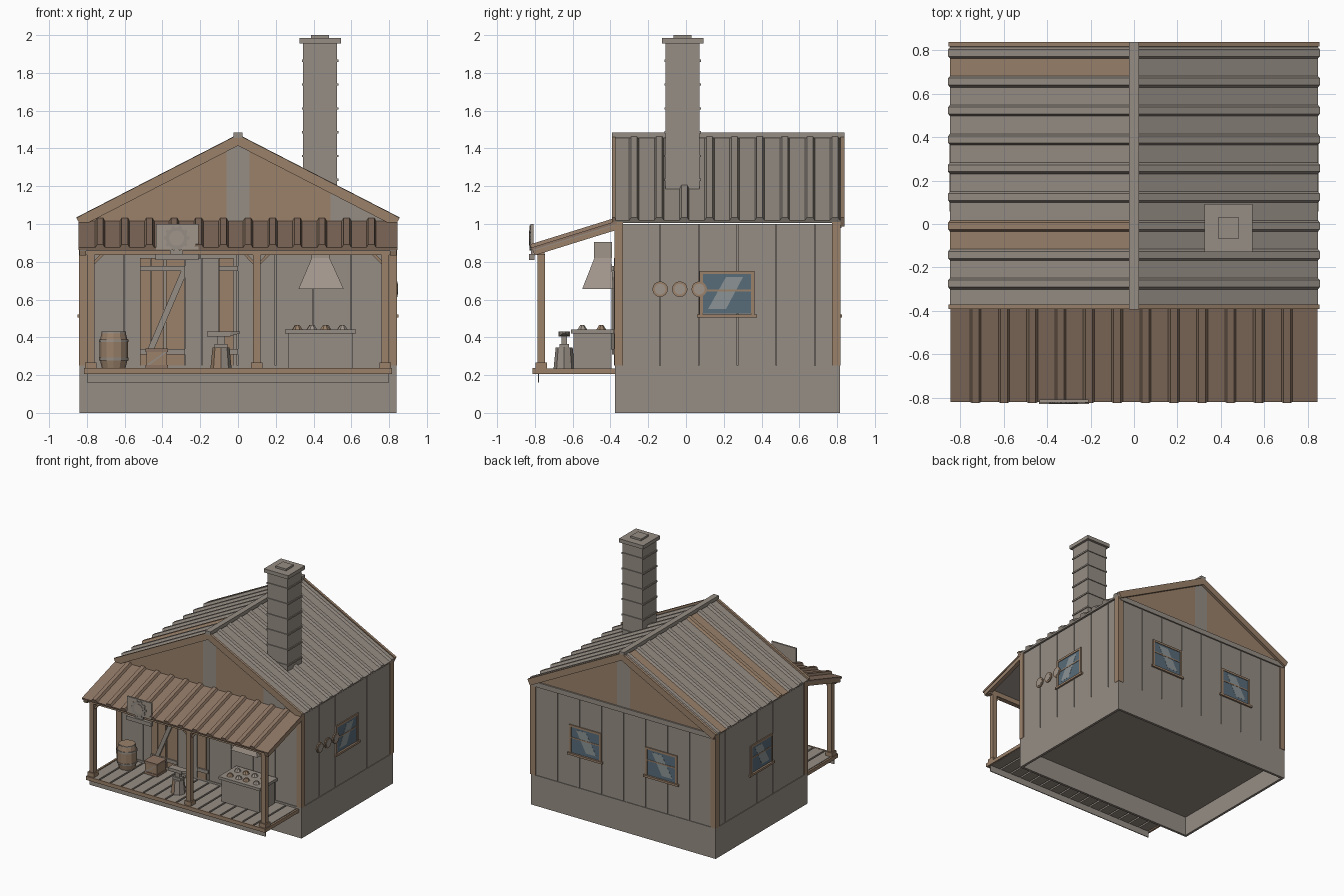
import bpy, bmesh, math, random
from mathutils import Matrix, Vector

cube = bpy.data.objects.get("Cube")
if cube:
    bpy.data.objects.remove(cube)
random.seed(4)


def material(name, rgb):
    m = bpy.data.materials.new(name)
    lin = [((c / 255 + 0.055) / 1.055) ** 2.4 for c in rgb]
    m.diffuse_color = (*lin, 1)
    m.use_nodes = True
    m.node_tree.nodes["Principled BSDF"].inputs["Base Color"].default_value = (*lin, 1)
    return m


MATS = [material("weathered grey", (150, 141, 132)), material("timber brown", (154, 129, 106)),
        material("rusty brown", (141, 117, 99)), material("window blue", (88, 108, 122)),
        material("glass glint", (140, 148, 150)), material("pale stone", (160, 149, 139))]
GREY, BROWN, RUST, BLUE, GLINT, PALE = range(6)
I = Matrix.Identity(4)


def frame(origin, a, b, c):
    """Matrix whose local axes are a, b, c."""
    return Matrix.Translation(origin) @ Matrix((a, b, c)).transposed().to_4x4()


def prism(bm, pts, axis, a, b, mat=GREY, M=I, top=None):
    """Extrude a 2D outline along an axis; top is an optional second outline."""
    def place(p, t):
        co = list(p)
        co.insert("xyz".index(axis), t)
        return bm.verts.new(M @ Vector(co))
    lo = [place(p, a) for p in pts]
    hi = [place(p, b) for p in (top or pts)]
    n = len(pts)
    faces = [bm.faces.new(lo), bm.faces.new(hi)]
    faces += [bm.faces.new((lo[i], lo[(i + 1) % n], hi[(i + 1) % n], hi[i])) for i in range(n)]
    for f in faces:
        f.material_index = mat


def rect(x0, x1, y0, y1):
    return [(x0, y0), (x1, y0), (x1, y1), (x0, y1)]


def box(bm, x0, x1, y0, y1, z0, z1, mat=GREY, M=I):
    prism(bm, rect(x0, x1, y0, y1), "z", z0, z1, mat, M)


def cyl(bm, M, r1, r2, h, n=12, mat=GREY):
    r = bmesh.ops.create_cone(bm, cap_ends=True, segments=n, radius1=r1, radius2=r2, depth=h, matrix=M)
    for f in {f for v in r["verts"] for f in v.link_faces}:
        f.material_index = mat


def finish(name, bm):
    bmesh.ops.recalc_face_normals(bm, faces=bm.faces)
    me = bpy.data.meshes.new(name)
    bm.to_mesh(me)
    bm.free()
    for m in MATS:
        me.materials.append(m)
    bpy.context.collection.objects.link(bpy.data.objects.new(name, me))


# Foundation: open-bottomed ring
W, Y0, Y1 = 0.835, -0.37, 0.81
bm = bmesh.new()
for s in (-1, 1):
    x0, x1 = sorted((s * 0.84, s * 0.82))
    box(bm, x0, x1, -0.375, 0.815, 0, 0.25)
box(bm, -0.82, 0.82, -0.375, -0.355, 0, 0.25)
box(bm, -0.82, 0.82, 0.795, 0.815, 0, 0.25)
finish("foundation", bm)

# Walls: core with vertical boards
bm = bmesh.new()
box(bm, -0.827, 0.827, -0.362, 0.802, 0.16, 1.0)
for i in range(8):
    a = -0.8 + i * 0.2
    box(bm, a, a + 0.196, Y0, -0.36, 0.25, 1.0)
    box(bm, a, a + 0.196, 0.80, Y1, 0.25, 1.0)
for i in range(6):
    a = -0.34 + i * 0.205
    for s in (-1, 1):
        x0, x1 = sorted((s * 0.825, s * W))
        box(bm, x0, x1, a, min(a + 0.201, 0.8), 0.25, 1.0)
finish("board_walls", bm)

# Corner trim and gable base rail
bm = bmesh.new()
for s in (-1, 1):
    x0, x1 = sorted((s * 0.795, s * 0.843))
    box(bm, x0, x1, -0.378, -0.333, 0.25, 1.01, BROWN)
    box(bm, x0, x1, 0.772, 0.818, 0.25, 1.01, BROWN)
box(bm, -0.83, 0.83, 0.80, 0.822, 0.98, 1.02)
finish("corner_trim", bm)

# Gables: vertical panels under the slopes
bm = bmesh.new()
edges = [-0.82, -0.49, -0.06, 0, 0.06, 0.49, 0.82]
for a, b in zip(edges, edges[1:]):
    pts = [(a, 1.0), (b, 1.0), (b, 1.433 - 0.515 * abs(b)), (a, 1.433 - 0.515 * abs(a))]
    centre = abs(a + b) < 0.1
    prism(bm, pts, "y", Y0, -0.355, GREY if centre or a > 0.4 else BROWN)
    prism(bm, pts, "y", 0.795, Y1, GREY if centre else BROWN)
finish("gables", bm)


# Ribbed sheet roofs
def ribbed(bm, M, length, v0, v1, ribs, colour):
    stops = [v0] + ribs + [v1]
    for a, b in zip(stops, stops[1:]):
        box(bm, 0, length, a, b, -0.014, 0, colour((a + b) / 2), M)
    for r in ribs:
        prism(bm, [(r - 0.027, -0.002), (r + 0.027, -0.002), (r + 0.016, 0.018), (r - 0.016, 0.018)],
              "x", 0, length, colour(r), M)


roof, barge = bmesh.new(), bmesh.new()
for s in (-1, 1):
    d = Vector((s * 0.848, 0, -0.436))
    L = d.length
    d.normalize()
    M = frame((0, 0, 1.455), d, (0, 1, 0), (s * -d.z, 0, abs(d.x)))

    def slope_colour(v, s=s):
        return BROWN if s < 0 and (0.67 < v < 0.78 or -0.12 < v < 0.01) else GREY
    ribbed(roof, M, L, -0.38, 0.83, [-0.275 + 0.133 * i for i in range(9)], slope_colour)
    for a in (-0.392, 0.818):
        box(barge, 0, L, a, a + 0.02, -0.036, 0.016, BROWN, M)
finish("main_roof", roof)
finish("barge_boards", barge)
bm = bmesh.new()
box(bm, -0.023, 0.023, -0.393, 0.838, 1.455, 1.485)
finish("ridge_cap", bm)

# Porch roof with grey lining, rafters and front beam
d = Vector((0, -0.45, -0.14))
L = d.length
d.normalize()
M = frame((0, -0.37, 1.015), d, (1, 0, 0), (0, d.z, -d.y))
bm = bmesh.new()
ribbed(bm, M, L, -0.845, 0.845, [-0.73 + 0.1305 * i for i in range(12)], lambda v: RUST)
box(bm, 0, L - 0.004, -0.84, 0.84, -0.019, -0.014, GREY, M)
finish("porch_roof", bm)
bm = bmesh.new()
for x in (-0.84, 0.805):
    box(bm, 0, L - 0.005, x, x + 0.035, -0.045, -0.012, BROWN, M)
box(bm, -0.83, 0.83, -0.79, -0.75, 0.835, 0.875, BROWN)
finish("porch_rafters", bm)

# Porch posts, bases and braces
bm = bmesh.new()
for x in (-0.78, 0.1, 0.78):
    box(bm, x - 0.02, x + 0.02, -0.787, -0.747, 0.235, 0.84, BROWN)
    box(bm, x - 0.03, x + 0.03, -0.797, -0.737, 0.235, 0.268, BROWN)
    for s in (-1, 1):
        if abs(x + s * 0.07) < 0.8:
            prism(bm, [(x + s * 0.018, 0.785), (x + s * 0.018, 0.805), (x + s * 0.05, 0.838),
                       (x + s * 0.07, 0.838)], "y", -0.775, -0.759, BROWN)
finish("porch_posts", bm)

# Porch deck: spaced planks, rim and skirt
bm = bmesh.new()
for i in range(16):
    a = -0.8 + i * 0.1
    box(bm, a + 0.007, a + 0.093, -0.8, -0.37, 0.212, 0.235)
box(bm, -0.815, 0.815, -0.812, -0.8, 0.207, 0.237, BROWN)
for s in (-1, 1):
    x0, x1 = sorted((s * 0.8, s * 0.815))
    box(bm, x0, x1, -0.8, -0.375, 0.207, 0.236, BROWN)
box(bm, -0.8, 0.8, -0.784, -0.777, 0.16, 0.214)
finish("porch_deck", bm)

# Chimney with bands and cap
bm = bmesh.new()
for r, z0, z1 in [(0.09, 1.1, 1.96), (0.11, 1.955, 1.985), (0.048, 1.985, 2.0)] + \
        [(0.097, 1.228 + i * 0.126, 1.24 + i * 0.126) for i in range(6)]:
    box(bm, 0.435 - r, 0.435 + r, -0.018 - r, -0.018 + r, z0, z1)
finish("chimney", bm)


# Windows: pane, glint, frame and sill
def window(name, origin, along, out):
    bm = bmesh.new()
    M = frame(origin, along, out, (0, 0, 1))
    box(bm, -0.135, 0.135, 0, 0.003, -0.11, 0.11, BLUE, M)
    prism(bm, [(-0.1, -0.085), (-0.005, -0.085), (0.085, 0.085), (-0.005, 0.085)], "y", 0.003, 0.004, GLINT, M)
    for s in (-1, 1):
        x0, x1 = sorted((s * 0.127, s * 0.145))
        box(bm, x0, x1, 0, 0.008, -0.115, 0.115, BROWN, M)
    box(bm, -0.145, 0.145, 0, 0.008, 0.1, 0.117, BROWN, M)
    box(bm, -0.13, 0.13, 0, 0.006, 0.007, 0.017, BROWN, M)
    box(bm, -0.16, 0.16, 0, 0.015, -0.13, -0.113, BROWN, M)
    finish(name, bm)


window("left_window", (W, 0.217, 0.635), (0, 1, 0), (1, 0, 0))
window("right_window", (-W, 0.217, 0.635), (0, 1, 0), (-1, 0, 0))
for x, n in ((-0.345, "back_window_right"), (0.345, "back_window_left")):
    window(n, (x, Y1, 0.635), (1, 0, 0), (0, 1, 0))

# Round shields on the side wall
bm = bmesh.new()
for y in (-0.137, -0.033, 0.07):
    for r, h, m in ((0.041, 0.009, BROWN), (0.029, 0.012, PALE)):
        cyl(bm, Matrix.Translation((W + h / 2, y, 0.655)) @ Matrix.Rotation(math.pi / 2, 4, "Y"), r, r, h, 16, m)
finish("wall_shields", bm)

# Plank door with rails and diagonal brace
bm = bmesh.new()
for a, b, m in ((-0.52, -0.46, BROWN), (-0.46, -0.39, BROWN), (-0.38, -0.28, BROWN),
                (-0.28, -0.19, GREY), (-0.19, -0.1, GREY), (-0.1, -0.02, BROWN)):
    box(bm, a, b - 0.003, -0.382, -0.365, 0.25, 0.82, m)
for z in (0.31, 0.75):
    box(bm, -0.52, -0.28, -0.392, -0.38, z, z + 0.028)
    box(bm, -0.1, 0.0, -0.392, -0.38, z, z + 0.028)
prism(bm, [(-0.48, 0.335), (-0.445, 0.335), (-0.28, 0.72), (-0.28, 0.755), (-0.3, 0.755)], "y", -0.395, -0.38)
finish("plank_door", bm)

# Hanging sign with a toothed wheel
bm = bmesh.new()
box(bm, -0.435, -0.21, -0.822, -0.808, 0.865, 1.0, PALE)
box(bm, -0.437, -0.208, -0.83, -0.803, 0.81, 0.842)
box(bm, -0.36, -0.29, -0.82, -0.808, 0.84, 0.87)
hub = Matrix.Translation((-0.325, -0.824, 0.925)) @ Matrix.Rotation(math.pi / 2, 4, "X")
cyl(bm, hub, 0.058, 0.058, 0.008, 16)
cyl(bm, hub, 0.04, 0.04, 0.012, 16, PALE)
for i in range(10):
    T = hub @ Matrix.Rotation(i * math.tau / 10, 4, "Z")
    box(bm, 0.052, 0.067, -0.008, 0.008, -0.004, 0.004, GREY, T)
finish("porch_sign", bm)

# Smoke hood over the forge
bm = bmesh.new()
prism(bm, rect(0.32, 0.56, -0.55, -0.385), "z", 0.655, 0.82, PALE, top=rect(0.39, 0.485, -0.485, -0.395))
box(bm, 0.39, 0.485, -0.488, -0.392, 0.82, 0.905, PALE)
finish("smoke_hood", bm)

# Forge with coals
bm = bmesh.new()
box(bm, 0.265, 0.61, -0.595, -0.395, 0.235, 0.42)
box(bm, 0.25, 0.625, -0.61, -0.38, 0.42, 0.442)
for i in range(4):
    for j in range(2):
        p = (0.32 + i * 0.075 + random.uniform(-0.01, 0.01), -0.55 + j * 0.1, 0.452)
        cyl(bm, Matrix.Translation(p), 0.028, 0.012, 0.024, 7, (BROWN, PALE)[(i + j) % 2])
finish("forge", bm)

# Anvil on a stump
bm = bmesh.new()
cyl(bm, Matrix.Translation((-0.09, -0.645, 0.29)), 0.056, 0.045, 0.11, 8, GREY)
for f in bm.faces:
    if f.calc_center_median().x < -0.1 and f.normal.z < 0.9:
        f.material_index = BROWN
box(bm, -0.125, -0.055, -0.67, -0.62, 0.345, 0.365)
box(bm, -0.11, -0.07, -0.66, -0.63, 0.365, 0.405)
box(bm, -0.165, -0.04, -0.675, -0.615, 0.405, 0.43)
prism(bm, rect(-0.67, -0.62, 0.408, 0.43), "x", -0.04, 0.01, top=rect(-0.65, -0.64, 0.42, 0.43))
finish("anvil", bm)

# Barrel with hoops
bm = bmesh.new()
for z, r1, r2, h, m in ((0.26, 0.062, 0.074, 0.05, BROWN), (0.333, 0.076, 0.076, 0.096, BROWN),
                        (0.406, 0.074, 0.062, 0.05, BROWN), (0.285, 0.078, 0.079, 0.014, GREY),
                        (0.381, 0.079, 0.078, 0.014, GREY), (0.425, 0.066, 0.065, 0.01, GREY)):
    cyl(bm, Matrix.Translation((-0.658, -0.5, z)), r1, r2, h, 12, m)
finish("barrel", bm)

# Crate with slats
bm = bmesh.new()
box(bm, -0.485, -0.375, -0.515, -0.405, 0.235, 0.335, BROWN)
for z in (0.235, 0.322):
    box(bm, -0.49, -0.37, -0.52, -0.4, z, z + 0.018, RUST)
prism(bm, [(-0.485, 0.253), (-0.47, 0.253), (-0.375, 0.322), (-0.39, 0.322)], "y", -0.52, -0.51, GREY)
finish("crate", bm)
